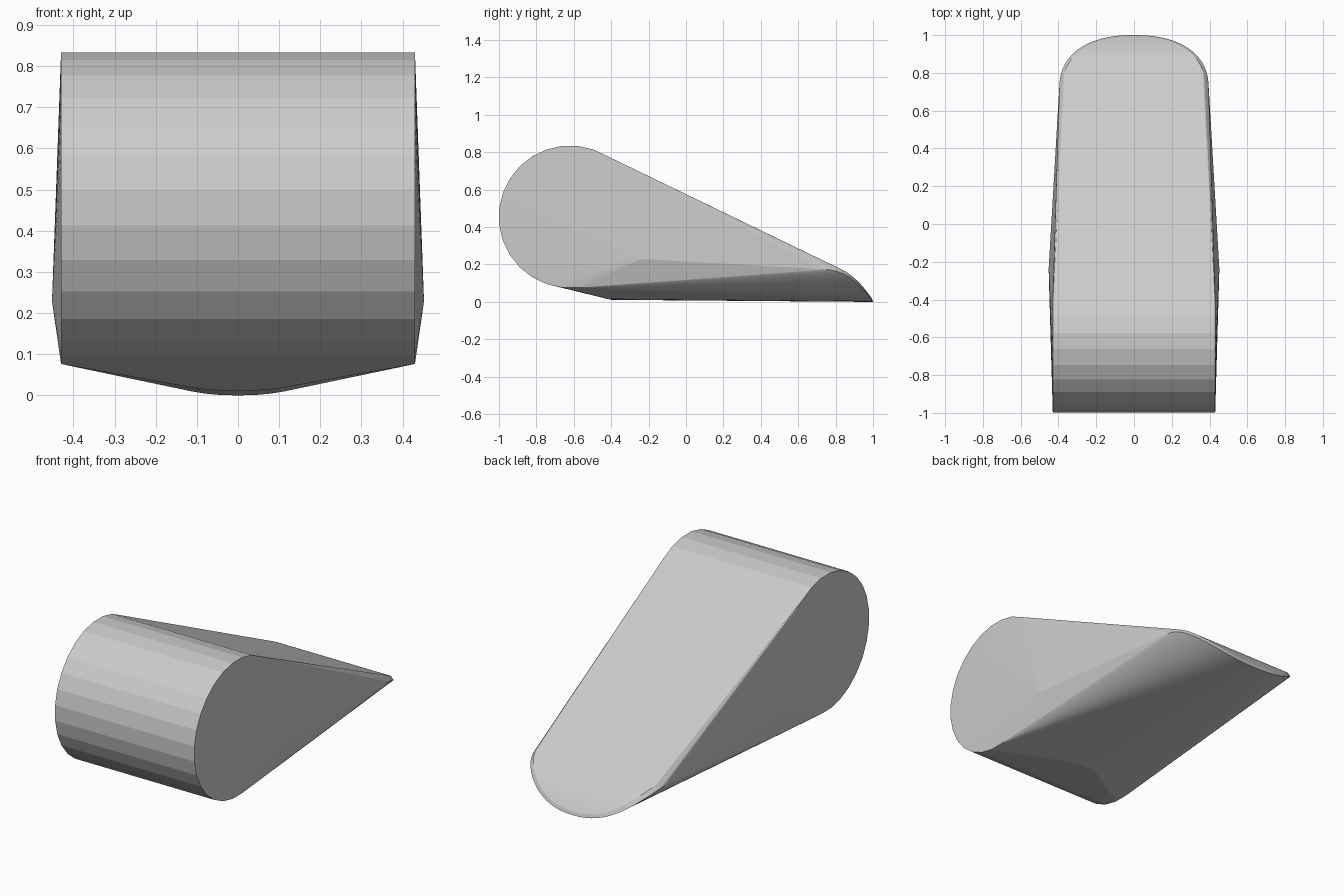
import bpy, bmesh
from math import sin, cos, pi

if "Cube" in bpy.data.objects:
    bpy.data.objects.remove(bpy.data.objects["Cube"])

pts = []

# Rear roller: faceted horizontal cylinder
SEG = 28
for i in range(SEG):
    a = 2 * pi * (i + 0.5) / SEG
    for x in (-0.43, 0.43):
        pts.append((x, -0.62 + 0.381 * cos(a), 0.456 + 0.381 * sin(a)))

# Nose rim: rounded outline that dips toward the front tip
N = 2.3
STEPS = 40
for i in range(STEPS + 1):
    t = -pi / 2 + pi * i / STEPS
    s, c = abs(sin(t)) ** (2 / N), max(cos(t), 0) ** (2 / N)
    side = 1 if t > 0 else -1
    rise = s ** N
    y = 0.72 + 0.28 * c
    pts.append((side * 0.395 * s, y, 0.001 + 0.175 * rise))
    pts.append((side * 0.38 * s, y - 0.006, 0.019 + 0.18 * rise))

# Rounded keel at the rear of the underside
for i in range(-5, 6):
    u = i / 5
    pts.append((0.1 * u, -0.4 - 0.02 * u * u, 0.012 + 0.006 * u * u))

# Slight bulge on each flank
for x in (-0.452, 0.452):
    pts.append((x, -0.24, 0.23))

# Skin all sections into one convex wedge
bm = bmesh.new()
for p in pts:
    bm.verts.new(p)
bmesh.ops.remove_doubles(bm, verts=bm.verts[:], dist=0.0005)
res = bmesh.ops.convex_hull(bm, input=bm.verts[:])
loose = [v for v in bm.verts if not v.link_faces]
bmesh.ops.delete(bm, geom=loose, context='VERTS')
bmesh.ops.dissolve_limit(bm, angle_limit=0.005, verts=bm.verts[:], edges=bm.edges[:])
bmesh.ops.recalc_face_normals(bm, faces=bm.faces[:])
zmin = min(v.co.z for v in bm.verts)
bmesh.ops.translate(bm, verts=bm.verts[:], vec=(0, 0, -zmin))

me = bpy.data.meshes.new("wedge_body")
bm.to_mesh(me)
bm.free()
ob = bpy.data.objects.new("wedge_body", me)
bpy.context.collection.objects.link(ob)
